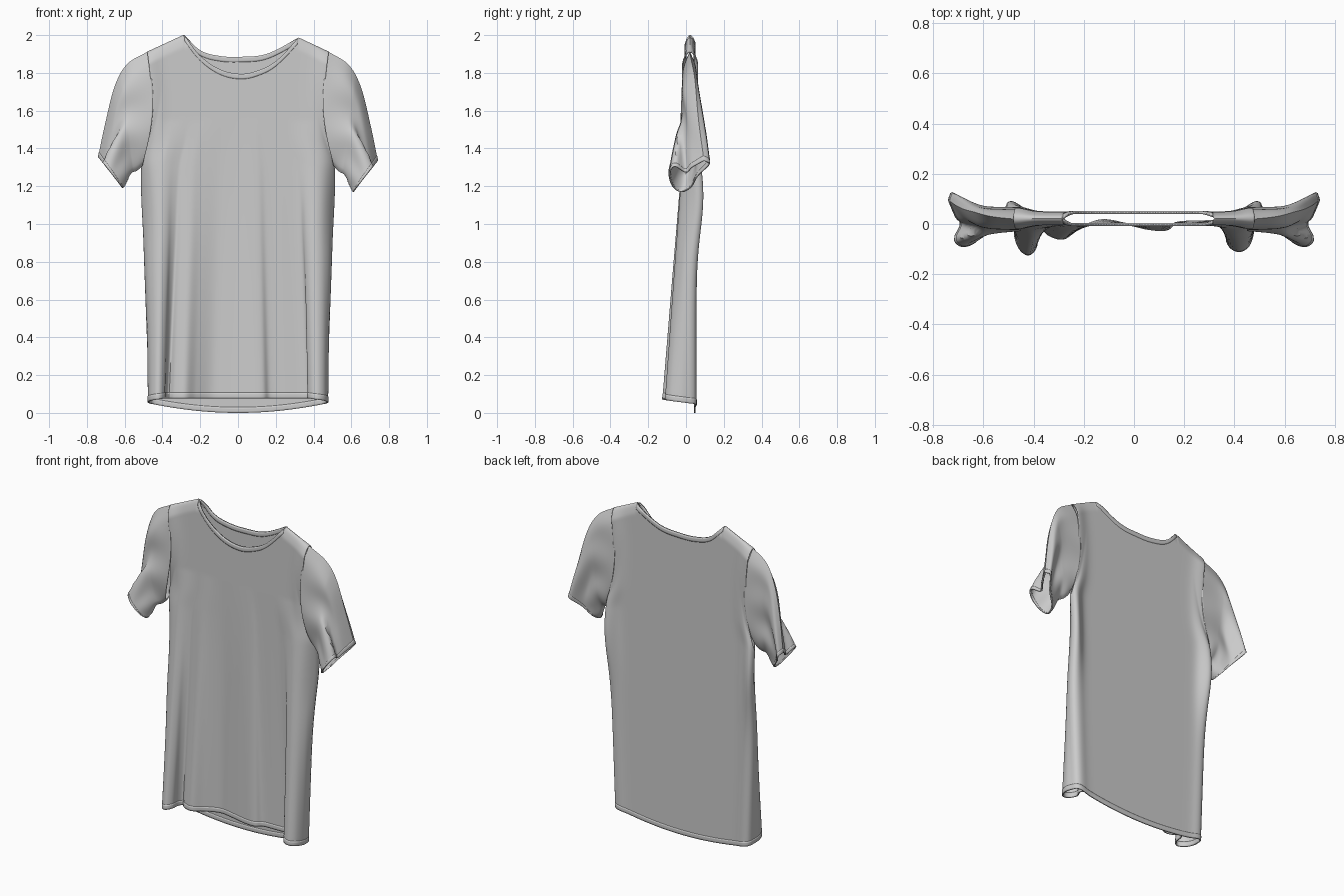
import bpy, bmesh, math
from mathutils import Vector

if "Cube" in bpy.data.objects:
    bpy.data.objects.remove(bpy.data.objects["Cube"])


def graph(p, x):
    """Smooth curve y(x) through the points p."""
    x = min(max(x, p[0][0]), p[-1][0])
    i = 0
    while i < len(p) - 2 and x > p[i + 1][0]:
        i += 1
    def slope(k):
        a, b = p[max(k - 1, 0)], p[min(k + 1, len(p) - 1)]
        return (b[1] - a[1]) / (b[0] - a[0])
    h = p[i + 1][0] - p[i][0]
    t = (x - p[i][0]) / h
    return ((2*t**3 - 3*t*t + 1) * p[i][1] + (t**3 - 2*t*t + t) * h * slope(i)
            + (3*t*t - 2*t**3) * p[i + 1][1] + (t**3 - t*t) * h * slope(i + 1))


def resample(pts, n, closed=False):
    """n + 1 evenly spaced points on a smooth path through pts."""
    m = len(pts)
    idx = range(m + 1) if closed else range(m)
    get = lambda k: pts[k % m]
    xs = [(k, get(k)[0]) for k in idx]
    ys = [(k, get(k)[1]) for k in idx]
    end = len(xs) - 1
    d = [Vector((graph(xs, end*k/600), graph(ys, end*k/600))) for k in range(601)]
    acc = [0]
    for a, b in zip(d, d[1:]):
        acc.append(acc[-1] + (b - a).length)
    out, j = [], 0
    for k in range(n + 1):
        s = acc[-1] * k / n
        while j < 599 and acc[j + 1] < s:
            j += 1
        out.append(d[j].lerp(d[j + 1], (s - acc[j]) / max(acc[j + 1] - acc[j], 1e-9)))
    return out


def cloth(name, grids, thickness):
    """Join grids of points into one thin smooth sheet."""
    bm = bmesh.new()
    for g in grids:
        vs = [[bm.verts.new(p) for p in row] for row in g]
        for a, b in zip(vs, vs[1:]):
            for k in range(len(a) - 1):
                bm.faces.new((a[k], a[k + 1], b[k + 1], b[k]))
    bmesh.ops.remove_doubles(bm, verts=bm.verts, dist=0.0006)
    bmesh.ops.recalc_face_normals(bm, faces=bm.faces)
    me = bpy.data.meshes.new(name)
    bm.to_mesh(me)
    bm.free()
    ob = bpy.data.objects.new(name, me)
    bpy.context.collection.objects.link(ob)
    bpy.ops.object.select_all(action='DESELECT')
    bpy.context.view_layer.objects.active = ob
    ob.select_set(True)
    bpy.ops.object.shade_smooth_by_angle(angle=math.radians(50))
    mod = ob.modifiers.new("thickness", 'SOLIDIFY')
    mod.thickness, mod.offset = thickness, 0
    return ob


# Outline curves of the body
HALF_WIDTH = [(0, .465), (.4, .48), (.9, .498), (1.3, .51), (1.45, .475),
              (1.6, .46), (1.75, .462), (1.91, .48)]
NECK_L, NECK_R = (-.285, 2.0), (.32, 1.985)
NECK = {True: [NECK_L, (-.2, 1.89), (-.1, 1.82), (.01, 1.795), (.1, 1.81), (.2, 1.86), NECK_R],
        False: [NECK_L, (-.2, 1.92), (-.1, 1.89), (.01, 1.885), (.15, 1.9), NECK_R]}
# Plan of the front hem, with the side rolls and the soft drapes
FRONT_PLAN = [(-.465, .022), (-.472, -.04), (-.455, -.095), (-.42, -.122), (-.39, -.095),
              (-.385, -.05), (-.365, -.02), (-.335, -.045), (-.28, -.058), (-.22, -.02),
              (-.13, .015), (-.03, .0), (.06, -.02), (.13, -.022), (.17, .005), (.26, .01),
              (.35, .01), (.385, -.015), (.368, -.06), (.385, -.095), (.42, -.108),
              (.455, -.085), (.472, -.03), (.465, .022)]
COLS, ROWS = 150, 90
PLAN = resample(FRONT_PLAN, COLS)


def z_top(front, u):
    x = -.48 + .96 * u
    if x < NECK_L[0]:
        return 1.91 + .09 * (x + .48) / .195
    if x > NECK_R[0]:
        return 1.91 + .075 * (.48 - x) / .16
    return graph(NECK[front], x)


def z_bottom(front, u):
    if front:
        return .05 + .027 * min(1, min(u, 1 - u) / .15)
    return .05 * (2 * u - 1) ** 2


def body(front, c, z):
    """Point on the front or back panel at column c and height z."""
    u = c / COLS
    hw = graph(HALF_WIDTH, z)
    x = hw * (2 * u - 1)
    d = hw - abs(x)
    # closed at the side seams and shoulders, open at the armholes and neck
    side = math.sqrt(max(0, 1 - (1 - min(1, d / .07)) ** 2))
    if 1.31 < z < 2:
        side = max(side, math.sqrt(math.sin(math.pi * min(1, (z - 1.31) / .5) / 2)))
    xt = -.48 + .96 * u
    into_neck = min(xt - NECK_L[0], NECK_R[0] - xt)
    shoulder = z_top(True, u) if into_neck < 0 else 1.99 + .5 * into_neck
    top = math.sqrt(min(1, max(0, shoulder - z) / .06))
    edge = math.exp(-(d / .06) ** 2)
    y = .022 + (-1 if front else 1) * (.024 + .016 * edge) * side * top
    if front:
        w = min(1, max(0, (1.55 - z) / 1.47))
        p = PLAN[c]
        x += w * (p.x - .465 * (2 * u - 1))
        y += w * (p.y - y)
    # the side seams swing backwards below the arms
    y += .045 * edge * math.exp(-((z - 1.15) / .28) ** 2)
    return Vector((x, y, z))


def panel(front):
    rows = []
    for r in range(ROWS + 1):
        v = 1 - (1 - r / ROWS) ** 1.4
        rows.append([body(front, c, z_bottom(front, c / COLS) * (1 - v) + z_top(front, c / COLS) * v)
                     for c in range(COLS + 1)])
    return rows


def band(front, edge_fn, height, cols):
    return [[body(front, c, edge_fn(front, c / COLS) + height * k / 3) for c in cols]
            for k in range(4)]


cloth("shirt_body", [panel(True), panel(False)], .005)
cloth("bottom_hem", [band(f, z_bottom, .03, range(COLS + 1)) for f in (True, False)], .008)
neck_cols = range(31, 125)
cloth("collar_band", [band(f, z_top, -.028, neck_cols) for f in (True, False)], .011)

# Sleeves: outer and inner edge (x, z) per station, section blends from lens to folded cuff
OUTER = [(.478, 1.91), (.585, 1.84), (.65, 1.72), (.70, 1.52), (.738, 1.335)]
INNER = [(.507, 1.31), (.54, 1.265), (.565, 1.235), (.588, 1.195), (.61, 1.17)]
LENS = [(0, .02), (.15, -.012), (.4, -.022), (.7, -.026), (.9, -.01),
        (1, .02), (.9, .05), (.7, .064), (.4, .062), (.15, .052)]
CUFF = [(0, .095), (.22, .03), (.38, .0), (.18, -.06), (.42, -.088),
        (.8, -.072), (1, -.03), (.85, .025), (.5, .06), (.12, .122)]
FOLD = [(0, 0), (1, .12), (2, .4), (3, .72), (4, 1)]


def sleeve_rows(side, t0, t1, n, lift):
    rows = []
    for k in range(n + 1):
        t = t0 + (t1 - t0) * k / n
        w = graph(FOLD, t)
        at = lambda tab, a: graph([(i, p[a]) for i, p in enumerate(tab)], t)
        ox, oz, ix, iz = at(OUTER, 0), at(OUTER, 1), at(INNER, 0), at(INNER, 1)
        sec = [Vector(a).lerp(Vector(b), w) for a, b in zip(LENS, CUFF)]
        row = []
        for p in resample(sec, 72, True):
            s = p.x
            sag = .042 * math.sin(math.pi * min(1, max(0, s))) * max(0, 1 - t / 1.5)
            # shallow diagonal wrinkles running down from the shoulder
            wr = .006 * math.sin(s * 15 + t * 1.5) * math.sin(math.pi * t / 4)
            row.append(Vector((side * (ox + (ix - ox) * s - sag), p.y + wr,
                               oz + (iz - oz) * s + lift * t / 4)))
        rows.append(row)
    return rows


for label, side, lift in (("right", 1, 0), ("left", -1, .02)):
    cloth(label + "_sleeve", [sleeve_rows(side, 0, 4, 48, lift)], .005)
    cloth(label + "_cuff_hem", [sleeve_rows(side, 3.86, 4, 3, lift)], .008)
